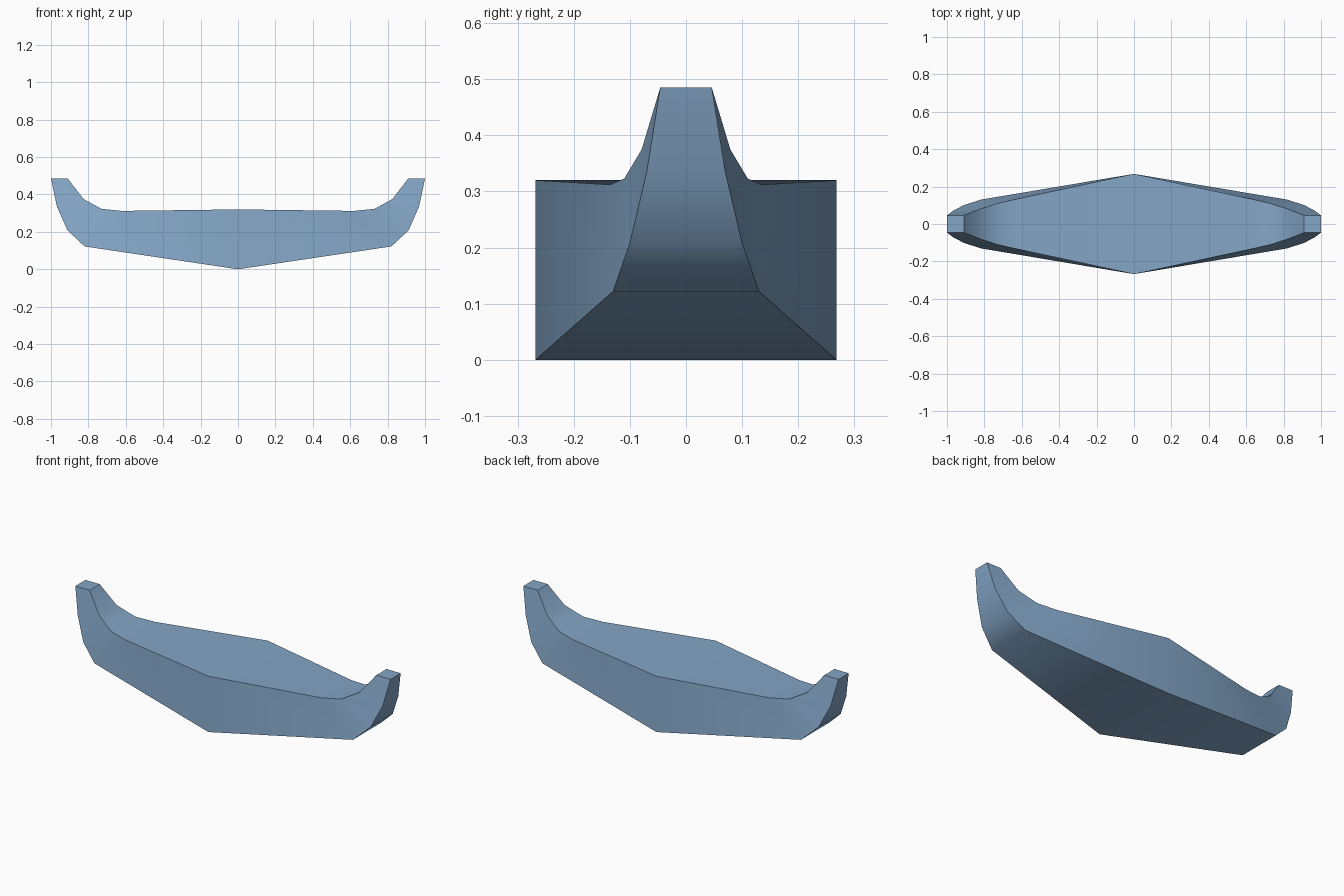
import bpy, bmesh, math

if "Cube" in bpy.data.objects:
    bpy.data.objects.remove(bpy.data.objects["Cube"])

# Half profiles from midship to the tip: (x, half width, z)
KEEL = [(0, .268, 0), (.82, .13, .122), (.912, .1, .208), (.968, .07, .335), (1, .046, .485)]
DECK = [(0, .268, .32), (.62, .135, .312), (.73, .11, .323), (.825, .079, .375), (.91, .046, .485)]

mat = bpy.data.materials.new("steel_blue")
mat.diffuse_color = (0.23, 0.38, 0.57, 1)
mat.use_nodes = True
mat.node_tree.nodes["Principled BSDF"].inputs["Base Color"].default_value = mat.diffuse_color

# Mirror the stations to run from tip to tip
def full(p):
    return [(-x, y, z) for x, y, z in reversed(p[1:])] + p

bm = bmesh.new()
rings = []
for (xb, yb, zb), (xt, yt, zt) in zip(full(KEEL), full(DECK)):
    rings.append([bm.verts.new(c) for c in
                  ((xb, -yb, zb), (xb, yb, zb), (xt, yt, zt), (xt, -yt, zt))])

# Skin between stations, then flat caps on the upturned tips
for a, b in zip(rings, rings[1:]):
    for i in range(4):
        j = (i + 1) % 4
        bm.faces.new((a[i], a[j], b[j], b[i]))
bm.faces.new(rings[0])
bm.faces.new(rings[-1])
bmesh.ops.recalc_face_normals(bm, faces=bm.faces)

mesh = bpy.data.meshes.new("boat_hull")
bm.to_mesh(mesh)
bm.free()
mesh.materials.append(mat)
hull = bpy.data.objects.new("boat_hull", mesh)
bpy.context.collection.objects.link(hull)

# Smooth along the curve, sharp at the gunwales and chines
bpy.context.view_layer.objects.active = hull
hull.select_set(True)
bpy.ops.object.shade_smooth_by_angle(angle=math.radians(45))
